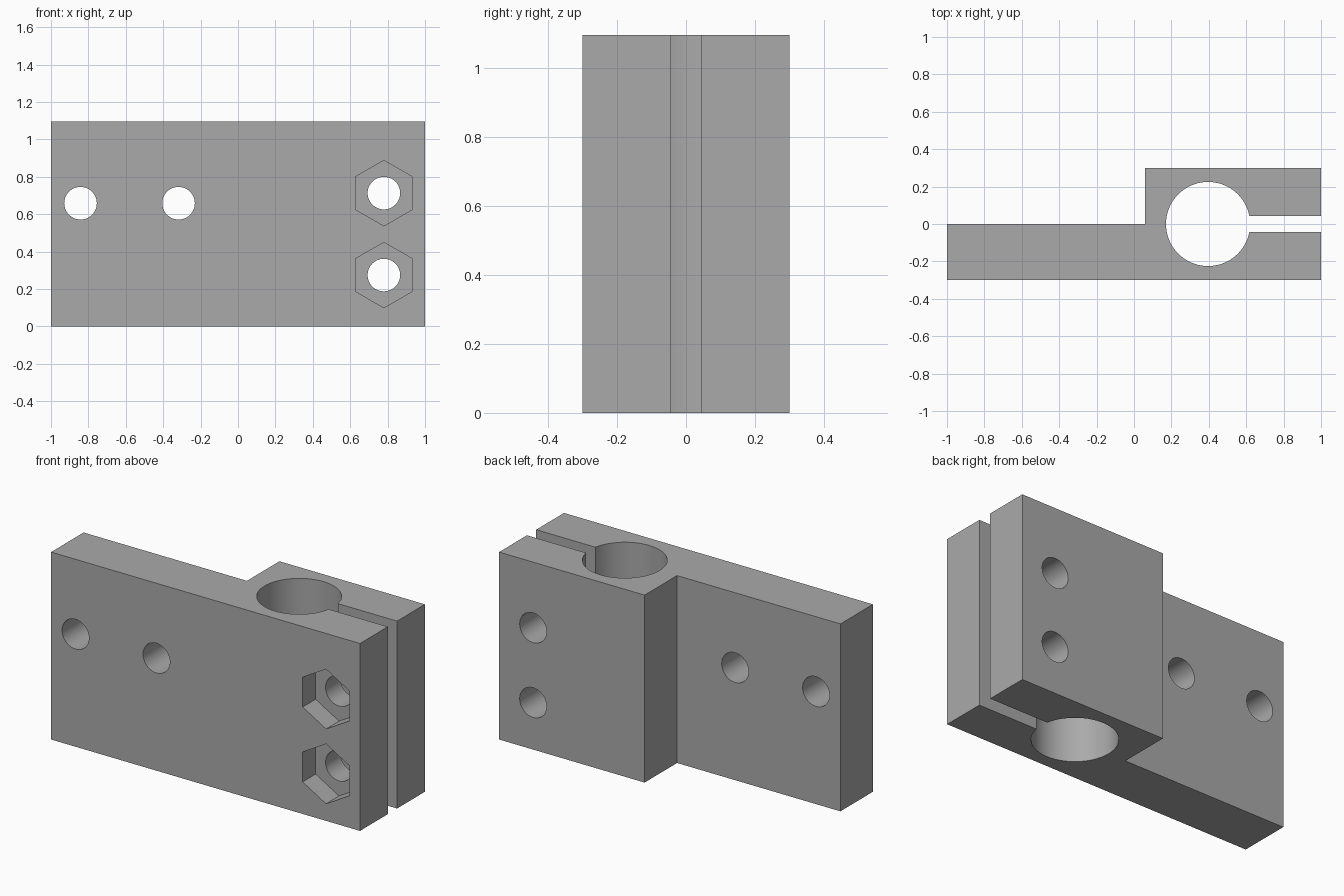
import bpy
import bmesh
import math
from mathutils import Matrix

old = bpy.data.objects.get("Cube")
if old:
    bpy.data.objects.remove(old, do_unlink=True)

HEIGHT = 1.097
DEPTH = 0.30          # half of the clamp thickness
STEP_X = 0.058        # where the thick clamp block begins
BORE_X, BORE_R = 0.396, 0.225
SLOT = 0.043          # half of the slot width

grey = bpy.data.materials.new("plain grey")
grey.use_nodes = True
colour = (0.4, 0.4, 0.4, 1)
grey.diffuse_color = colour
grey.node_tree.nodes["Principled BSDF"].inputs["Base Color"].default_value = colour


def make_object(name, bm):
    bmesh.ops.recalc_face_normals(bm, faces=bm.faces)
    mesh = bpy.data.meshes.new(name)
    bm.to_mesh(mesh)
    bm.free()
    mesh.materials.append(grey)
    obj = bpy.data.objects.new(name, mesh)
    bpy.context.collection.objects.link(obj)
    return obj


def cutter(name, x, z, radius, y0, y1, sides):
    """Prism along y with a corner pointing up."""
    bm = bmesh.new()
    place = (Matrix.Translation((x, (y0 + y1) / 2, z))
             @ Matrix.Rotation(math.pi / 2, 4, "X"))
    bmesh.ops.create_cone(bm, cap_ends=True, segments=sides, radius1=radius,
                          radius2=radius, depth=y1 - y0, matrix=place)
    obj = make_object(name, bm)
    obj.hide_render = True
    return obj


# Clamp body: stepped plan outline with a round bore opening into a slot
start = math.asin(SLOT / BORE_R)
steps = 72
bore = []
for i in range(steps + 1):
    a = start + (2 * math.pi - 2 * start) * i / steps
    bore.append((BORE_X + BORE_R * math.cos(a), BORE_R * math.sin(a)))
outline = [(-1, 0), (-1, -DEPTH), (1, -DEPTH), (1, -SLOT)]
outline += bore[::-1]
outline += [(1, SLOT), (1, DEPTH), (STEP_X, DEPTH), (STEP_X, 0)]

bm = bmesh.new()
base = bm.faces.new([bm.verts.new((x, y, 0)) for x, y in outline])
top = bmesh.ops.extrude_face_region(bm, geom=[base])
verts = [g for g in top["geom"] if isinstance(g, bmesh.types.BMVert)]
bmesh.ops.translate(bm, verts=verts, vec=(0, 0, HEIGHT))
body = make_object("clamp_bracket", bm)

# Mounting holes, clamp bolt holes and hexagonal nut pockets
cutters = [cutter("mounting_hole", x, 0.659, 0.087, -0.5, 0.5, 48)
           for x in (-0.842, -0.318)]
for z in (0.275, 0.713):
    cutters.append(cutter("bolt_hole", 0.78, z, 0.087, -0.5, 0.5, 48))
    cutters.append(cutter("nut_pocket", 0.78, z, 0.175, -0.5, -DEPTH + 0.12, 6))

bpy.context.view_layer.objects.active = body
body.select_set(True)
for tool in cutters:
    mod = body.modifiers.new(tool.name, "BOOLEAN")
    mod.operation = "DIFFERENCE"
    mod.solver = "EXACT"
    mod.object = tool
    bpy.ops.object.modifier_apply(modifier=mod.name)
    bpy.data.objects.remove(tool, do_unlink=True)

bpy.ops.object.shade_smooth_by_angle(angle=math.radians(30))
